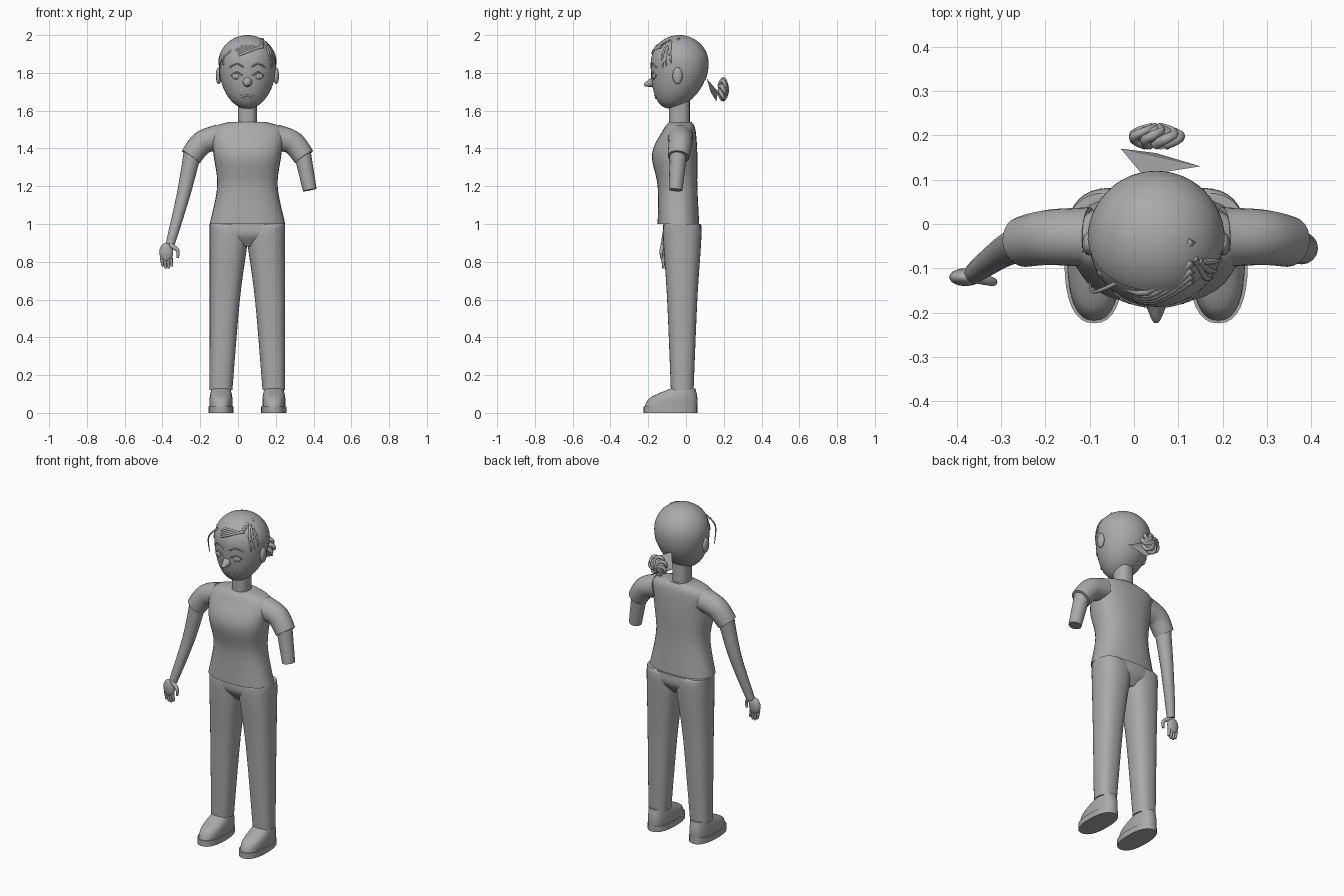
import bpy
import bmesh
from math import sin, cos, tau, pi, sqrt, copysign, radians
from mathutils import Vector, Matrix

cube = bpy.data.objects.get("Cube")
if cube:
    bpy.data.objects.remove(cube)

MIDDLE = 0.05          # x of the body's plane of symmetry
SIDES = (("right", -1), ("left", 1))

grey = bpy.data.materials.new("plain_grey")
grey.use_nodes = True
grey.diffuse_color = (0.4, 0.4, 0.4, 1)
shader = grey.node_tree.nodes["Principled BSDF"]
shader.inputs["Base Color"].default_value = grey.diffuse_color


def finish(name, bm, angle=50):
    """Turn a bmesh into a shaded grey object."""
    bmesh.ops.recalc_face_normals(bm, faces=bm.faces[:])
    mesh = bpy.data.meshes.new(name)
    bm.to_mesh(mesh)
    bm.free()
    mesh.materials.append(grey)
    part = bpy.data.objects.new(name, mesh)
    bpy.context.collection.objects.link(part)
    bpy.ops.object.select_all(action='DESELECT')
    part.select_set(True)
    bpy.context.view_layer.objects.active = part
    bpy.ops.object.shade_smooth_by_angle(angle=radians(angle))


def spline(rows, steps=6):
    """Smooth curve through rows of numbers, with flat ends."""
    rows = [Vector(row) for row in rows]
    padded = [rows[0], *rows, rows[-1]]
    curve = []
    for before, start, end, after in zip(padded, padded[1:], padded[2:], padded[3:]):
        leave, arrive = (end - before) / 2, (after - start) / 2
        for step in range(steps):
            t = step / steps
            ease = t * t * (3 - 2 * t)
            bend = leave * t * (1 - t) ** 2 - arrive * t * t * (1 - t)
            curve.append(start.lerp(end, ease) + bend)
    return curve + [rows[-1]]


def skin(name, rings):
    """Bridge neighbouring rings of points and cap both ends."""
    bm = bmesh.new()
    loops = [[bm.verts.new(point) for point in ring] for ring in rings]
    for low, high in zip(loops, loops[1:]):
        for i in range(len(low)):
            bm.faces.new((low[i - 1], low[i], high[i], high[i - 1]))
    bm.faces.new(loops[0])
    bm.faces.new(loops[-1])
    finish(name, bm)


def rounded(value, power):
    return copysign(abs(value) ** (2 / power), value)


def stack(name, rows, power=2.4, count=32):
    """Level rings from rows of height, centre x, half width, front y, back y."""
    rings = []
    for z, x, half, front, back in spline(rows):
        middle, depth = (front + back) / 2, (back - front) / 2
        angles = [tau * i / count for i in range(count)]
        rings.append([(x + half * rounded(cos(a), power),
                       middle + depth * rounded(sin(a), power), z) for a in angles])
    skin(name, rings)


def tube(name, points, start, end, flat=1, count=16):
    """Limb along a smooth path, tapering from one radius to another."""
    path = spline(points)
    rings = []
    for i, point in enumerate(path):
        ahead = path[min(i + 1, len(path) - 1)] - path[max(i - 1, 0)]
        ahead.normalize()
        across = ahead.cross(Vector((0, 1, 0)))
        if across.length < 0.3:
            across = ahead.cross(Vector((0, 0, 1)))
        across.normalize()
        other = across.cross(ahead) * flat
        radius = start + (end - start) * i / (len(path) - 1)
        angles = [tau * k / count for k in range(count)]
        rings.append([point + (across * cos(a) + other * sin(a)) * radius for a in angles])
    skin(name, rings)


def ball(name, centre, size):
    bm = bmesh.new()
    place = Matrix.Translation(centre) @ Matrix.Diagonal((*size, 1))
    bmesh.ops.create_uvsphere(bm, u_segments=20, v_segments=12, radius=1, matrix=place)
    finish(name, bm)


def mirrored(side, points):
    """Place points measured outward from the plane of symmetry."""
    return [(MIDDLE + side * x, y, z) for x, y, z in points]


# Shirt, neck and trouser seat
def trunk(name, rows):
    stack(name, [(z, MIDDLE, half, front, back) for z, half, front, back in rows])


trunk("shirt", [(1, 0.2, -0.15, 0.07), (1.2, 0.16, -0.15, 0.06), (1.37, 0.18, -0.18, 0.06),
                (1.5, 0.19, -0.12, 0.05), (1.54, 0.1, -0.09, 0.03)])
trunk("neck", [(1.5, 0.05, -0.09, 0.02), (1.7, 0.05, -0.09, 0.02)])
trunk("trouser_seat", [(0.88, 0.05, -0.08, 0.04), (0.94, 0.18, -0.12, 0.08),
                       (1, 0.19, -0.12, 0.08)])

for name, side in SIDES:
    # Trouser legs, widening toward the hip
    stack(name + "_trouser_leg", [
        (z, MIDDLE + side * (0.2 - half), half, -half - 0.02, half - 0.02)
        for z, half in ((0.12, 0.06), (0.6, 0.08), (0.9, 0.1), (0.98, 0.1), (1, 0.09))])

    # Shoes
    x = MIDDLE + side * 0.14
    stack(name + "_shoe_sole", [(z, x, 0.067, -0.224, 0.06) for z in (0, 0.035)])
    stack(name + "_shoe_upper", [(0.03, x, 0.06, -0.22, 0.06), (0.08, x, 0.06, -0.19, 0.06),
                                 (0.13, x, 0.05, -0.08, 0.05)])

    # Sleeves
    shoulder = [(0.15, -0.03, 1.46), (0.24, -0.03, 1.43), (0.3, -0.04, 1.355)]
    tube(name + "_sleeve", mirrored(side, shoulder), 0.068, 0.057, count=24)

# Arms: the left one is cut short, the right one carries a hand
tube("left_arm", mirrored(1, [(0.29, -0.04, 1.38), (0.33, -0.055, 1.18)]), 0.046, 0.036)
wrist = (0.41, -0.11, 0.89)
tube("right_arm", mirrored(-1, [(0.29, -0.04, 1.38), (0.34, -0.06, 1.15), wrist]), 0.048, 0.023)

# Right hand
palm = Vector((-0.38, -0.12, 0.85))
ball("right_palm", palm, (0.037, 0.02, 0.05))
for i in range(4):
    root = palm + Vector((0.016 * (i - 1.5), 0, -0.03))
    tip = root + Vector((0.006, 0, -0.045 - 0.012 * sin(pi * i / 3)))
    tube(f"right_finger_{i + 1}", [root, tip], 0.011, 0.006, count=8)
tube("right_thumb", [palm + Vector(step) for step in
                     ((0.02, 0, 0.04), (0.06, -0.01, 0.01), (0.06, -0.01, -0.03))], 0.014, 0.006)

# Head: an ellipsoid with a long lower half whose chin leans forward
RADIUS, BROW, CROWN, JAW = 0.152, 1.85, 0.147, 0.24


def head_lean(drop):
    return -0.035 - 0.045 * max(drop, 0) ** 2


def head(name, grow=0.0):
    bm = bmesh.new()
    bmesh.ops.create_uvsphere(bm, u_segments=48, v_segments=32, radius=1)
    for vert in bm.verts:
        x, y, z = vert.co
        height = (CROWN if z > 0 else JAW) + grow
        vert.co = (MIDDLE + x * (RADIUS + grow), head_lean(-z) + y * (RADIUS + grow),
                   BROW + z * height)
    if grow:
        # The hair cap keeps only what lies above a slope toward the nape
        bmesh.ops.bisect_plane(bm, geom=bm.verts[:] + bm.edges[:] + bm.faces[:],
                               plane_co=(0, 0, 1.835), plane_no=(0, 0.6, 0.8), clear_inner=True)
    finish(name, bm)


def on_face(out, z, sink=0.0):
    """Point on the front of the head, measured outward from its middle."""
    rise = (z - BROW) / (CROWN if z > BROW else JAW)
    reach = RADIUS ** 2 * (1 - rise ** 2) - out ** 2
    return Vector((MIDDLE + out, head_lean(-rise) - sqrt(max(reach, 0)) + sink, z))


def strand(name, points, start, end):
    tube(name, [on_face(out, z) for out, z in points], start, end, count=8)


head("head")
head("hair_cap", grow=0.003)

# Face
bridge = on_face(0, 1.755, sink=0.02)
tube("nose", [bridge, bridge + Vector((0, -0.06, -0.02))], 0.034, 0.006)
for name, side in SIDES:
    eye = side * 0.056
    ball(name + "_eye", on_face(eye, 1.782, sink=0.005), (0.027, 0.01, 0.017))
    ball(name + "_iris", on_face(eye, 1.782), (0.012, 0.008, 0.015))
    for part, z, half in (("upper_lid", 1.785, 0.032), ("eyebrow", 1.83, 0.037)):
        strand(f"{name}_{part}", [(eye - half, z), (eye, z + 0.018), (eye + half, z)], 0.004, 0.004)
    ball(name + "_ear", (MIDDLE + side * RADIUS, -0.045, 1.785), (0.015, 0.026, 0.045))
for name, z in (("upper_lip", 1.68), ("lower_lip", 1.668)):
    strand(name, [(-0.035, 1.677), (0, z), (0.035, 1.677)], 0.005, 0.005)

# Fringe swept across the brow, with locks at both temples
for i in range(5):
    drop = 0.009 * i
    strand(f"fringe_lock_{i + 1}", [(0.08, 1.975 - drop), (-0.02, 1.94 - drop),
                                    (-0.13, 1.88 - drop)], 0.011, 0.005)
for i in range(3):
    shift = 0.01 * i
    strand(f"left_temple_lock_{i + 1}", [(0.085 + shift, 1.965 - shift), (0.11 + shift, 1.91),
                                         (0.125 + shift, 1.83 + shift)], 0.01, 0.004)
tube("right_temple_lock", [on_face(-0.09, 1.92), on_face(-0.14, 1.86, sink=-0.06),
                           on_face(-0.15, 1.76, sink=-0.09)], 0.006, 0.002, count=8)

# Pointed hair tie
bm = bmesh.new()
for corner in ((-0.03, 0.17, 1.7), (0.15, 0.13, 1.7), (0.02, 0.11, 1.77), (0.05, 0.16, 1.65)):
    bm.verts.new(corner)
bmesh.ops.convex_hull(bm, input=bm.verts[:])
finish("hair_tie", bm, angle=20)

# Bun of spiralling locks
bun = Vector((MIDDLE, 0.2, 1.713))
ball("bun_core", bun, (0.05, 0.024, 0.045))
LOCKS = 7
for i in range(LOCKS):
    coil = []
    for turn in range(5):
        a = tau * i / LOCKS + turn * 0.4
        reach = 0.055 * sin(pi * (turn + 0.3) / 5)
        coil.append(bun + Vector((reach * cos(a), 0.02 - 0.01 * turn, reach * sin(a))))
    tube(f"bun_lock_{i + 1}", coil, 0.008, 0.013, count=8)
